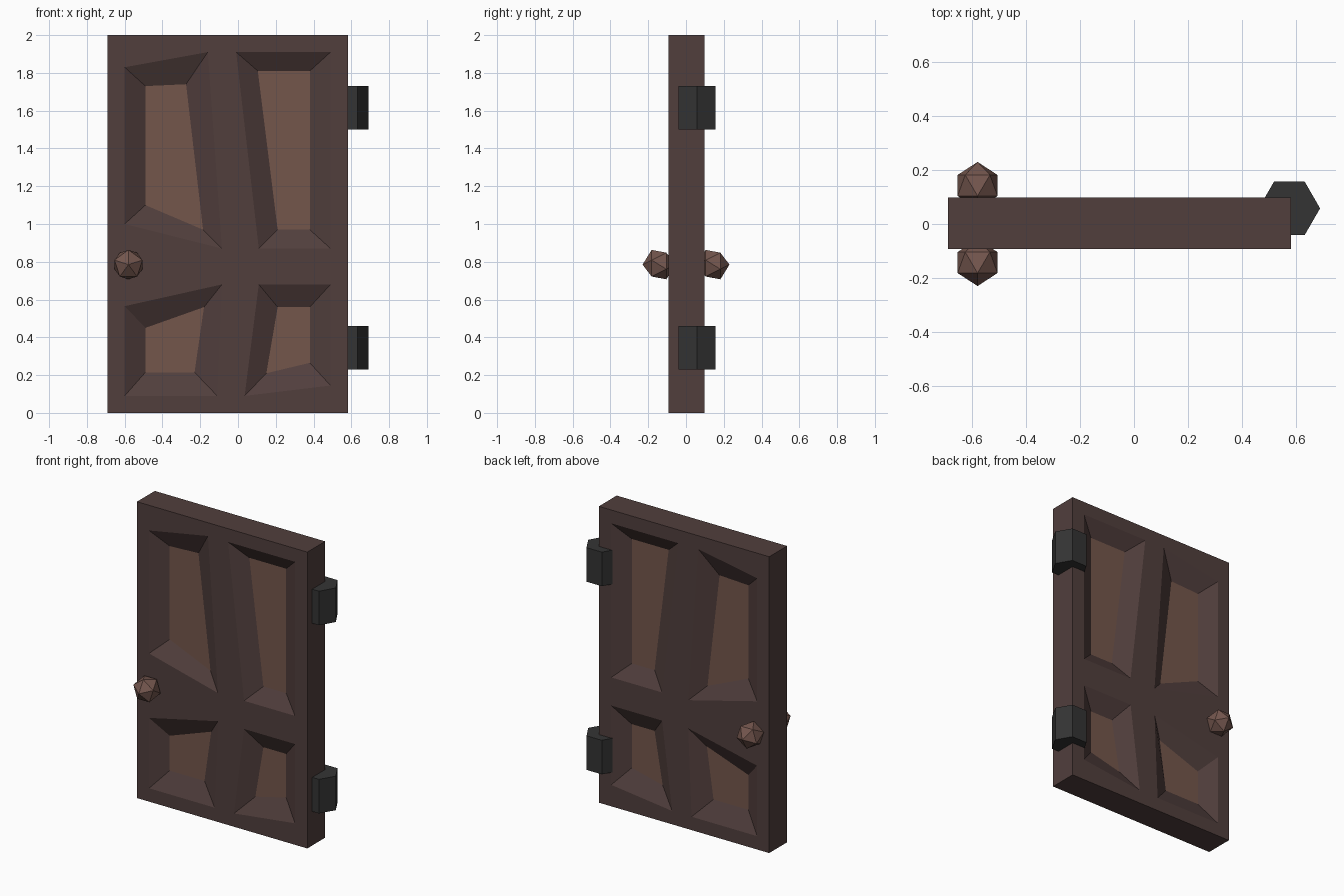
import bpy
import bmesh
from mathutils import Matrix, Vector

cube = bpy.data.objects.get("Cube")
if cube:
    bpy.data.objects.remove(cube, do_unlink=True)


def material(name, rgb):
    mat = bpy.data.materials.new(name)
    mat.use_nodes = True
    color = (*rgb, 1.0)
    mat.diffuse_color = color
    mat.node_tree.nodes["Principled BSDF"].inputs["Base Color"].default_value = color
    return mat


frame_brown = material("dark brown wood", (0.082, 0.049, 0.046))
panel_brown = material("warm brown wood", (0.175, 0.094, 0.070))
knob_brown = material("knob brown", (0.175, 0.094, 0.076))
iron = material("dark iron", (0.034, 0.034, 0.034))


def finish(bm, name, *mats):
    bmesh.ops.recalc_face_normals(bm, faces=bm.faces)
    mesh = bpy.data.meshes.new(name)
    bm.to_mesh(mesh)
    bm.free()
    for mat in mats:
        mesh.materials.append(mat)
    obj = bpy.data.objects.new(name, mesh)
    bpy.context.collection.objects.link(obj)
    return obj


# Door outline and the crooked panels, each as (rim, recessed floor)
LEFT, RIGHT, TOP = -0.69, 0.582, 2.0
FRONT, BACK, DEPTH = -0.092, 0.098, 0.063
outline = [(LEFT, 0), (RIGHT, 0), (RIGHT, TOP), (LEFT, TOP)]
panels = [
    ([(-.60, 1.83), (-.16, 1.91), (-.085, .87), (-.60, 1.0)],
     [(-.49, 1.73), (-.275, 1.74), (-.185, .97), (-.49, 1.10)]),
    ([(-.01, 1.91), (.49, 1.91), (.49, .87), (.11, .87)],
     [(.105, 1.81), (.38, 1.81), (.38, .97), (.21, .97)]),
    ([(-.60, .565), (-.085, .68), (-.11, .09), (-.60, .09)],
     [(-.49, .45), (-.18, .56), (-.23, .215), (-.49, .215)]),
    ([(.11, .68), (.49, .68), (.49, .145), (.035, .09)],
     [(.21, .56), (.38, .56), (.38, .265), (.15, .21)]),
]


def ring(bm, points, y):
    return [bm.verts.new((x, y, z)) for x, z in points]


def bridge(bm, a, b):
    for i in range(len(a)):
        j = (i + 1) % len(a)
        bm.faces.new((a[i], a[j], b[j], b[i]))


def loop_edges(bm, verts):
    return [bm.edges.new((v, verts[i - 1])) for i, v in enumerate(verts)]


# Door slab with the same recessed panels on both faces
bm = bmesh.new()
borders = []
for y, inward in ((FRONT, 1), (BACK, -1)):
    border = ring(bm, outline, y)
    borders.append(border)
    edges = loop_edges(bm, border)
    rims = [ring(bm, rim, y) for rim, _ in panels]
    for rim in rims:
        edges += loop_edges(bm, rim)
    bmesh.ops.triangle_fill(bm, edges=edges, use_beauty=True, normal=Vector((0, -inward, 0)))
    for rim, (_, floor_points) in zip(rims, panels):
        floor = ring(bm, floor_points, y + inward * DEPTH)
        bridge(bm, rim, floor)
        bm.faces.new(floor).material_index = 1
bridge(bm, *borders)
finish(bm, "door", frame_brown, panel_brown)

# Faceted knobs, one on each face, with a point facing outward
turn = Matrix(((0, -1, 0), (0, 0, 1), (-1, 0, 0))).to_4x4()
for name, y in (("front_knob", -0.143), ("back_knob", 0.143)):
    bm = bmesh.new()
    bmesh.ops.create_icosphere(bm, subdivisions=1, radius=0.087,
                               matrix=Matrix.Translation((-0.58, y, 0.785)) @ turn)
    finish(bm, name, knob_brown)

# Six-sided hinge barrels
for name, z in (("lower_hinge", 0.345), ("upper_hinge", 1.615)):
    bm = bmesh.new()
    bmesh.ops.create_cone(bm, cap_ends=True, segments=6, radius1=0.114, radius2=0.114,
                          depth=0.23, matrix=Matrix.Translation((0.576, 0.058, z))
                          @ Matrix.Rotation(0.5235988, 4, "Z"))
    finish(bm, name, iron)
